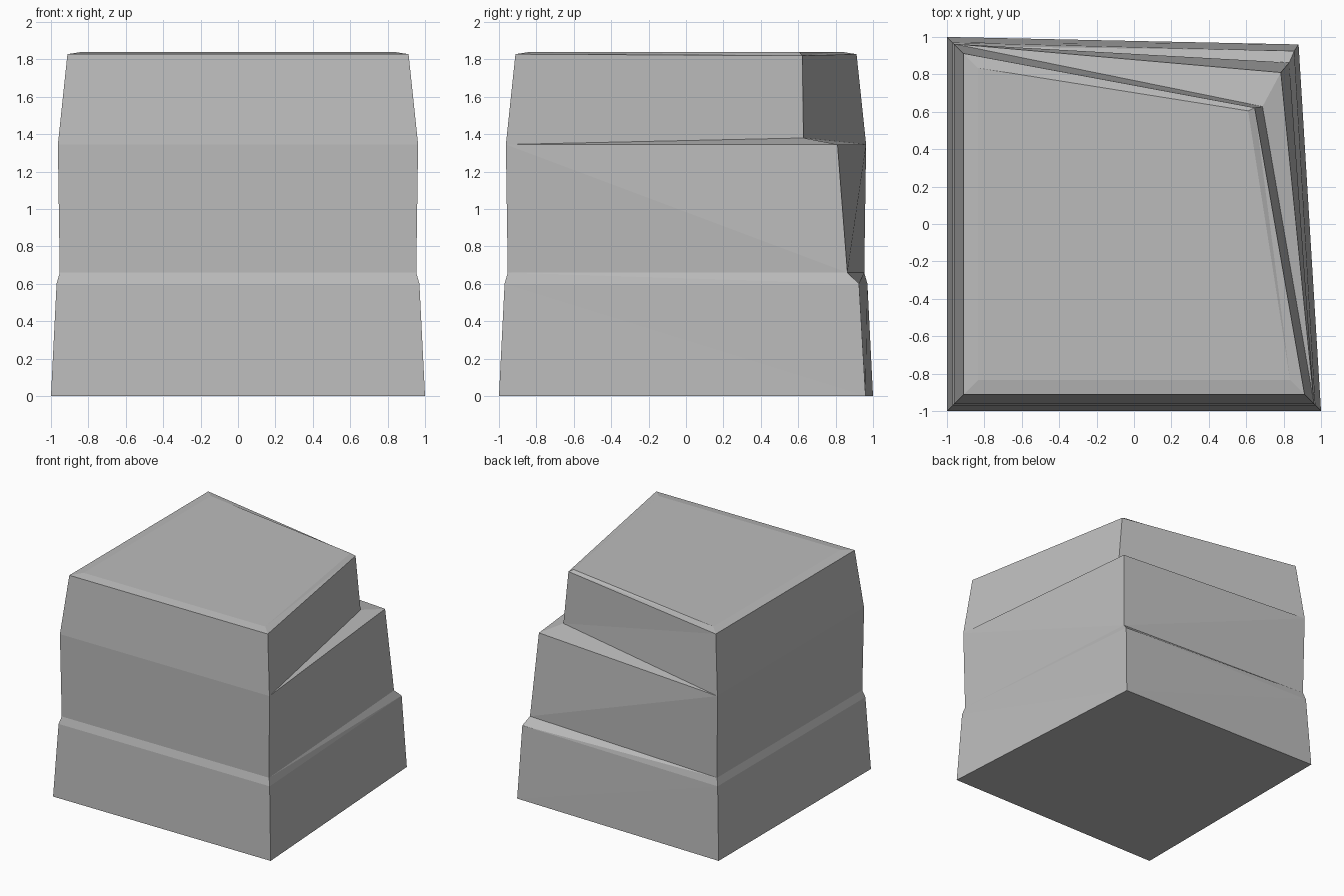
import bpy
import bmesh

cube = bpy.data.objects.get("Cube")
if cube:
    bpy.data.objects.remove(cube, do_unlink=True)

stone = bpy.data.materials.new("stone grey")
stone.use_nodes = True
grey = (0.5, 0.5, 0.5, 1)
stone.diffuse_color = grey
stone.node_tree.nodes["Principled BSDF"].inputs["Base Color"].default_value = grey

# Each level: half width of the three square corners, height,
# then the chipped back corner as x, y, z
levels = [
    (1.0, 0.0, (0.88, 0.96, 0.0)),       # foot
    (0.97, 0.6, (0.857, 0.925, 0.6)),    # lower block rim
    (0.953, 0.66, (0.83, 0.863, 0.66)),  # groove
    (0.963, 1.345, (0.785, 0.81, 1.345)),  # ledge, outer corner
    (0.963, 1.345, (0.687, 0.628, 1.38)),  # ledge, inner corner
    (0.912, 1.828, (0.645, 0.622, 1.82)),  # upper block rim
    (0.835, 1.84, (0.61, 0.605, 1.84)),  # top face
]

bm = bmesh.new()
rings = []
for half, z, chip in levels:
    corners = [(-half, -half, z), (half, -half, z), chip, (-half, half, z)]
    rings.append([bm.verts.new(c) for c in corners])

# Walls between successive levels, split so the twisted sides stay crisp
for low, high in zip(rings, rings[1:]):
    for i in range(4):
        j = (i + 1) % 4
        if i == 1:
            bm.faces.new((low[i], low[j], high[i]))
            bm.faces.new((low[j], high[j], high[i]))
        elif i == 2:
            bm.faces.new((low[i], low[j], high[j]))
            bm.faces.new((low[i], high[j], high[i]))
        else:
            bm.faces.new((low[i], low[j], high[j], high[i]))

# Underside and top
bm.faces.new(rings[0][::-1])
bm.faces.new(rings[-1])

# Join the ledge where it tapers to nothing
bmesh.ops.remove_doubles(bm, verts=bm.verts, dist=0.0005)
bmesh.ops.recalc_face_normals(bm, faces=bm.faces)

mesh = bpy.data.meshes.new("rock_block")
bm.to_mesh(mesh)
bm.free()
mesh.materials.append(stone)
rock = bpy.data.objects.new("rock_block", mesh)
bpy.context.collection.objects.link(rock)
